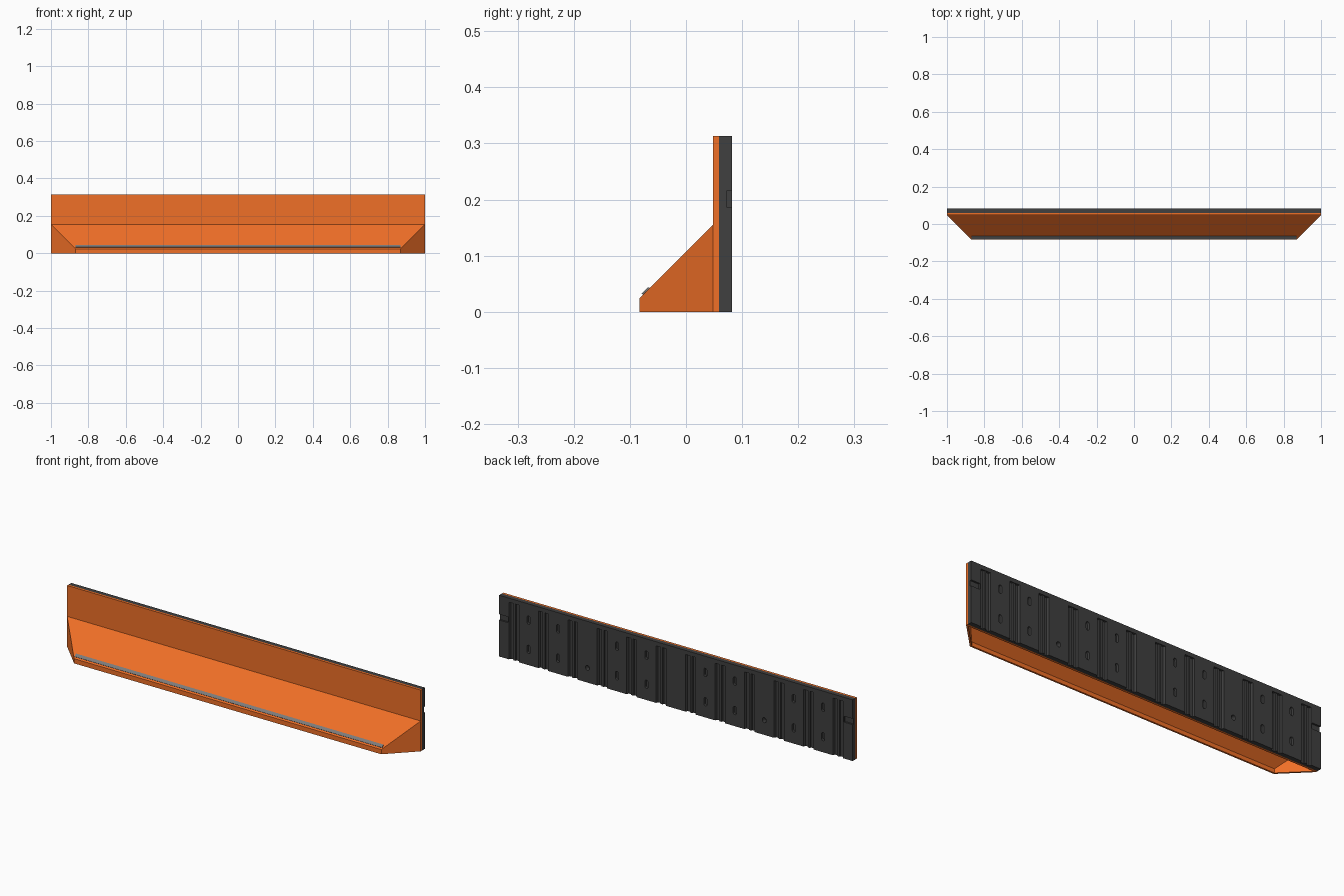
import bpy, bmesh, math

if "Cube" in bpy.data.objects:
    bpy.data.objects.remove(bpy.data.objects["Cube"])


def material(name, rgb):
    m = bpy.data.materials.new(name)
    m.diffuse_color = (*rgb, 1)
    m.use_nodes = True
    m.node_tree.nodes["Principled BSDF"].inputs["Base Color"].default_value = m.diffuse_color
    return m


ORANGE = material("orange", (0.87, 0.16, 0.02))
DARK = material("dark", (0.05, 0.05, 0.05))
GREY = material("grey", (0.2, 0.2, 0.2))


def make(name, verts, faces, mat=None):
    bm = bmesh.new()
    vs = [bm.verts.new(v) for v in verts]
    for f in faces:
        bm.faces.new([vs[i] for i in f])
    bmesh.ops.recalc_face_normals(bm, faces=bm.faces)
    me = bpy.data.meshes.new(name)
    bm.to_mesh(me)
    bm.free()
    ob = bpy.data.objects.new(name, me)
    bpy.context.collection.objects.link(ob)
    if mat:
        me.materials.append(mat)
    return ob


def prism(name, a, b, mat=None):
    """Solid between two matching outlines."""
    n = len(a)
    faces = [list(range(n)), list(range(2 * n - 1, n - 1, -1))]
    faces += [(i, (i + 1) % n, n + (i + 1) % n, n + i) for i in range(n)]
    return make(name, a + b, faces, mat)


def box(name, x0, x1, y0, y1, z0, z1, mat=None):
    plan = [(x0, y0), (x1, y0), (x1, y1), (x0, y1)]
    return prism(name, [(*p, z0) for p in plan], [(*p, z1) for p in plan], mat)


H, BACK, MID, FRONT = 0.313, 0.082, 0.059, 0.048

# Orange wall plate
box("front_plate", -1, 1, FRONT, MID, 0, H, ORANGE)

# Hollow sloping hood with mitred ends, open underneath and behind
T = 0.009


def hood_points(t):
    pts = []
    for s in (-1, 1):
        pts += [(s * (1 - 1.414 * t), FRONT, 0.155 - 1.414 * t),
                (s * (0.869 - 0.414 * t), -0.083 + t, 0.024 - 0.414 * t),
                (s * (0.869 - 0.414 * t), -0.083 + t, 0),
                (s * (1 - 1.414 * t), FRONT, 0)]
    return pts


skin = [(0, 1, 5, 4), (1, 2, 6, 5), (0, 1, 2, 3), (4, 5, 6, 7)]
rim = [3, 2, 6, 7, 4, 0]
faces = skin + [tuple(i + 8 for i in f) for f in skin]
faces += [(a, b, b + 8, a + 8) for a, b in zip(rim, rim[1:] + rim[:1])]
make("sloped_hood", hood_points(0) + hood_points(T), faces, ORANGE)

# Raised grey strip along the foot of the slope
sect = [(-0.076, 0.030), (-0.079, 0.033), (-0.067, 0.044), (-0.064, 0.042)]
prism("grip_strip", [(-0.87, *p) for p in sect], [(0.87, *p) for p in sect], GREY)

# Dark backing: ribbed plan outline, with a groove halfway between the slots
plan = [(-1, MID), (-1, BACK)]
groove = [(-0.028, 0), (-0.024, 0.011), (-0.008, 0.011), (-0.006, 0.004),
          (0.006, 0.004), (0.008, 0.011), (0.024, 0.011), (0.028, 0)]
for k in range(12):
    cx = -1 + (k + 0.5) / 6
    plan += [(cx + dx, BACK - d) for dx, d in groove]
plan += [(1, BACK), (1, MID)]
backing = prism("ribbed_backing", [(*p, 0) for p in plan],
                [(*p, 0.292) for p in plan], DARK)
box("backing_top_lip", -1, 1, MID, BACK, 0.292, H, DARK)


def add_cutter(target, cutter):
    cutter.hide_render = True
    cutter.hide_set(True)
    mod = target.modifiers.new(cutter.name, "BOOLEAN")
    mod.operation, mod.solver, mod.object = "DIFFERENCE", "EXACT", cutter


# Keyhole slots, screw holes and end notches cut from the backing
def rounded(cx, cz, r, h, y):
    pts = []
    for i in range(16):
        a = 2 * math.pi * (i + 0.5) / 16
        pts.append((cx + r * math.cos(a), y,
                    cz + r * math.sin(a) + math.copysign(h / 2, math.sin(a))))
    return pts


for k in range(1, 12):
    cx = -1 + k / 6
    if k in (3, 9):
        add_cutter(backing, prism("screw_hole_cutter", rounded(cx, 0.075, 0.011, 0.004, 0.0592),
                                  rounded(cx, 0.075, 0.011, 0.004, 0.1)))
    elif k != 6:
        for cz in (0.08, 0.23):
            add_cutter(backing, prism("slot_cutter", rounded(cx, cz, 0.009, 0.025, 0.069),
                                      rounded(cx, cz, 0.009, 0.025, 0.1)))
for s in (-1, 1):
    x0, x1 = sorted((s * 0.95, s * 1.05))
    add_cutter(backing, box("end_notch_cutter", x0, x1, 0.073, 0.1, 0.186, 0.216))
